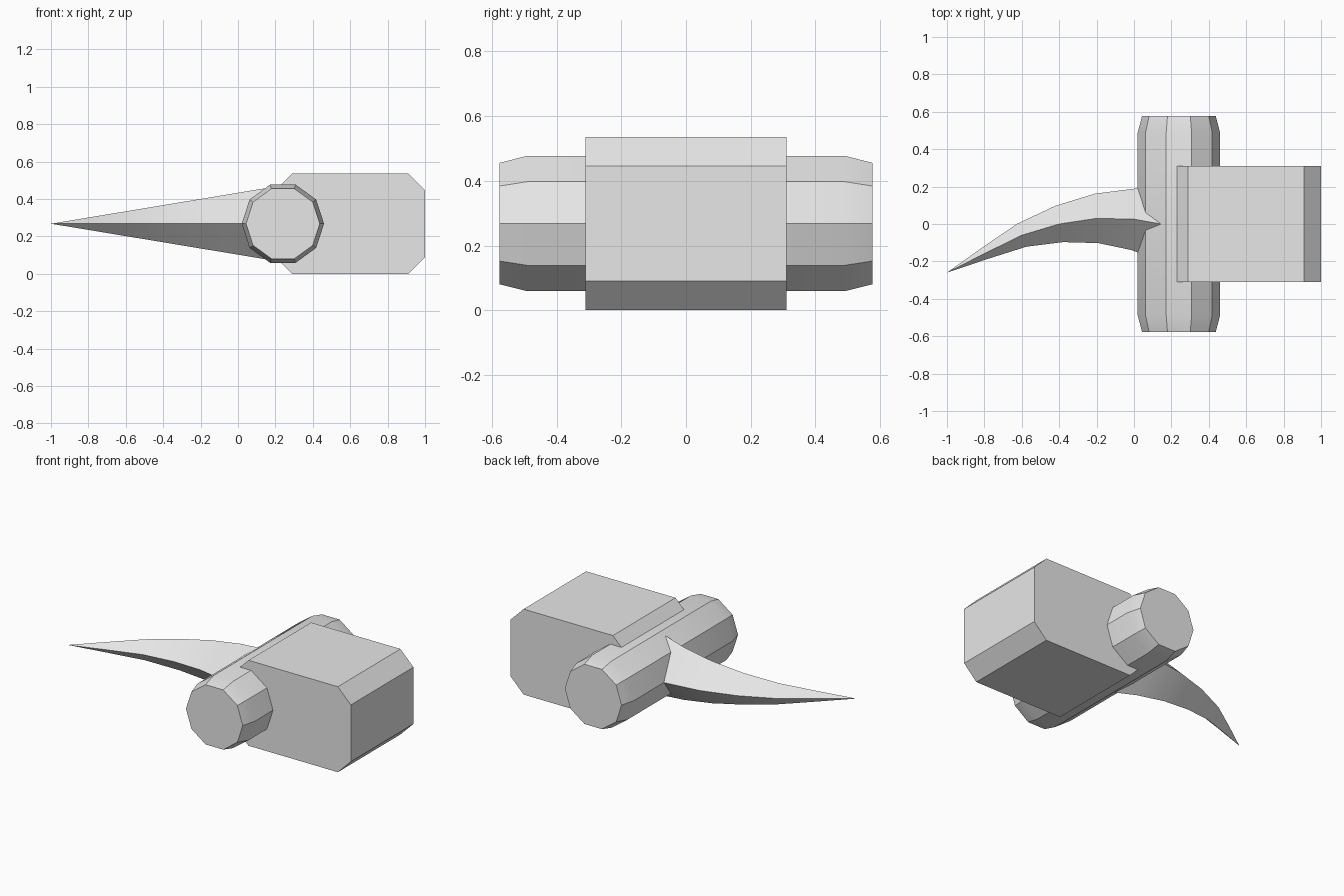
import bpy, math
from mathutils import Vector

if "Cube" in bpy.data.objects:
    bpy.data.objects.remove(bpy.data.objects["Cube"])

grey = bpy.data.materials.new("light grey")
grey.diffuse_color = (0.8, 0.8, 0.8, 1)
grey.use_nodes = True
grey.node_tree.nodes["Principled BSDF"].inputs["Base Color"].default_value = grey.diffuse_color
MID_Z = 0.268


def loft(name, rings):
    """Skin equal-sized rings of points, close both ends."""
    n = len(rings[0])
    verts = [p for ring in rings for p in ring]
    faces = [tuple(range(n))[::-1]]
    for r in range(len(rings) - 1):
        for i in range(n):
            j = (i + 1) % n
            faces.append((r * n + i, r * n + j, (r + 1) * n + j, (r + 1) * n + i))
    faces.append(tuple(range((len(rings) - 1) * n, len(rings) * n)))
    mesh = bpy.data.meshes.new(name)
    mesh.from_pydata(verts, [], faces)
    mesh.validate()
    mesh.materials.append(grey)
    obj = bpy.data.objects.new(name, mesh)
    bpy.context.collection.objects.link(obj)
    bpy.ops.object.select_all(action='DESELECT')
    obj.select_set(True)
    bpy.context.view_layer.objects.active = obj
    # consistent outward normals, sharp creases kept
    bpy.ops.object.mode_set(mode='EDIT')
    bpy.ops.mesh.select_all(action='SELECT')
    bpy.ops.mesh.remove_doubles(threshold=0.0001)
    bpy.ops.mesh.normals_make_consistent(inside=False)
    bpy.ops.object.mode_set(mode='OBJECT')
    bpy.ops.object.shade_smooth_by_angle(angle=math.radians(30))
    return obj


# Block with chamfered long edges
x0, x1, h, c = 0.2, 1.0, 0.268, 0.09
outline = [(x0 + c, -h), (x1 - c, -h), (x1, c - h), (x1, h - c),
           (x1 - c, h), (x0 + c, h), (x0, h - c), (x0, c - h)]
loft("block", [[(x, y, MID_Z + z) for x, z in outline] for y in (-0.31, 0.31)])

# Ten-sided crossbar with tapered ends
def decagon(y, r):
    return [(0.24 + r * math.cos(math.radians(36 * i)), y,
             MID_Z + r * math.sin(math.radians(36 * i))) for i in range(10)]

loft("crossbar", [decagon(y, r) for y, r in
                  ((-0.577, 0.197), (-0.49, 0.22), (0.49, 0.22), (0.577, 0.197))])

# Curved spike: diamond sections growing along a bent path
path = [Vector((-1 + 0.2 * i, y, MID_Z)) for i, y in
        enumerate((-0.26, -0.158, -0.06, 0.0, 0.03, 0.026, -0.01))]
rings = []
for i, p in enumerate(path):
    tangent = (path[min(i + 1, 6)] - path[max(i - 1, 0)]).normalized()
    side = Vector((-tangent.y, tangent.x, 0)) * 0.0331 * i
    up = Vector((0, 0, 0.0331 * i))
    rings.append([p + side, p + up, p - side, p - up])
loft("spike", rings)
